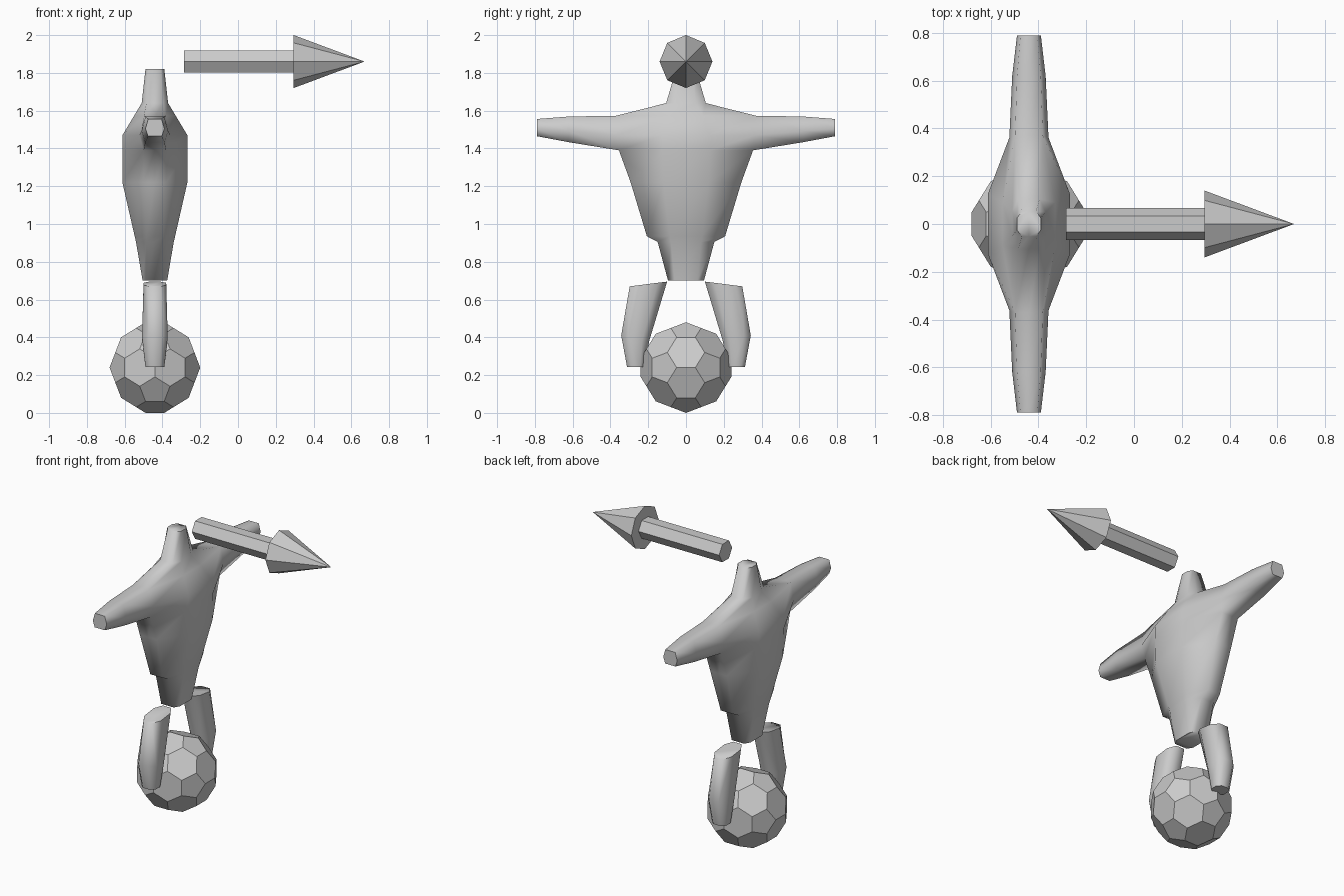
import bpy, bmesh, math
from mathutils import Vector

if "Cube" in bpy.data.objects:
    bpy.data.objects.remove(bpy.data.objects["Cube"])

CX = -0.44  # x centre of figure and ball
grey = bpy.data.materials.new("plain_grey")
grey.diffuse_color = (0.6, 0.6, 0.6, 1)
grey.use_nodes = True
grey.node_tree.nodes["Principled BSDF"].inputs["Base Color"].default_value = grey.diffuse_color


def finish(name, bm, smooth=False):
    bmesh.ops.recalc_face_normals(bm, faces=bm.faces[:])
    me = bpy.data.meshes.new(name)
    bm.to_mesh(me)
    bm.free()
    me.materials.append(grey)
    ob = bpy.data.objects.new(name, me)
    bpy.context.collection.objects.link(ob)
    if smooth:
        bpy.ops.object.select_all(action='DESELECT')
        ob.select_set(True)
        bpy.context.view_layer.objects.active = ob
        bpy.ops.object.shade_smooth_by_angle(angle=math.radians(75))
    return ob


def bridge(bm, a, b, skip=()):
    n = len(a)
    for i in range(n):
        if i not in skip:
            bm.faces.new((a[i], a[(i + 1) % n], b[(i + 1) % n], b[i]))


def loft(bm, rings):
    vs = [[bm.verts.new(p) for p in r] for r in rings]
    for a, b in zip(vs, vs[1:]):
        bridge(bm, a, b)
    bm.faces.new(vs[0])
    bm.faces.new(vs[-1])


# Torso: z, chest half depth, chest half width, side half depth, side half width
sections = [
    (0.70, 0.065, 0.060, 0.045, 0.095),
    (0.905, 0.100, 0.080, 0.045, 0.150),
    (0.935, 0.107, 0.085, 0.045, 0.207),
    (1.22, 0.172, 0.120, 0.060, 0.293),
    (1.39, 0.172, 0.125, 0.060, 0.355),
    (1.47, 0.172, 0.125, 0.082, 0.362),
    (1.573, 0.110, 0.090, 0.058, 0.370),
    (1.64, 0.070, 0.050, 0.045, 0.105),
    (1.82, 0.050, 0.025, 0.030, 0.052),
]
bm = bmesh.new()
rings = []
for z, X, Y1, x, Y in sections:
    half = [(X, Y1), (x, Y), (0, Y), (-x, Y), (-X, Y1)]
    pts = half + [(-px, -py) for px, py in half]
    rings.append([bm.verts.new((CX + px, py, z)) for px, py in pts])
ARM = 4  # the arms grow from the side patch above this section
for k in range(len(rings) - 1):
    bridge(bm, rings[k], rings[k + 1], (1, 2, 6, 7) if k in (ARM, ARM + 1) else ())
bm.faces.new(rings[0])
bm.faces.new(rings[-1])

# Arms: continue the open octagon at each shoulder outwards
for s, first in ((1, 1), (-1, 6)):
    lo, mid, hi = (rings[ARM + j][first:first + 3] for j in range(3))
    prev = [*lo, mid[2], *reversed(hi), mid[0]]
    root = [v.co.copy() for v in prev]
    for y, bottom, top, depth in ((0.62, 1.433, 1.569, 0.070), (0.79, 1.465, 1.556, 0.050)):
        ring = []
        for c in root:
            t = (c.z - 1.39) / (1.573 - 1.39)
            ring.append(bm.verts.new((CX + (c.x - CX) * depth / 0.082, s * y,
                                      bottom + t * (top - bottom))))
        bridge(bm, prev, ring)
        prev = ring
    bm.faces.new(prev)
finish("body", bm, True)

# Legs: inner (y, z), outer (y, z), half depth
leg = [((0.10, 0.695), (0.298, 0.67), 0.060),
       ((0.195, 0.38), (0.343, 0.41), 0.068),
       ((0.22, 0.243), (0.312, 0.243), 0.050)]
octagon = [(1, .5), (.5, 1), (-.5, 1), (-1, .5), (-1, -.5), (-.5, -1), (.5, -1), (1, -.5)]
for s, side in ((1, "back"), (-1, "front")):
    bm = bmesh.new()
    leg_rings = []
    for a, b, d in leg:
        a, b = Vector(a), Vector(b)
        ring = []
        for u, v in octagon:
            p = a.lerp(b, (u + 1) / 2)
            ring.append((CX + v * d, s * p.x, p.y))
        leg_rings.append(ring)
    loft(bm, leg_rings)
    finish("leg_" + side, bm, True)

# Ball: truncated icosahedron from cyclic permutations, hulled and merged into flat panels
phi = (1 + math.sqrt(5)) / 2
scale = 0.24 / (3 * phi)
points = set()
for base in ((1, 0, 3 * phi), (2 + phi, 1, 2 * phi), (2, phi, 2 * phi + 1)):
    for n in range(8):
        p = [c * (-1 if n >> i & 1 else 1) for i, c in enumerate(base)]
        for r in range(3):
            points.add(tuple(round(c, 6) + 0.0 for c in p[r:] + p[:r]))
bm = bmesh.new()
for p in sorted(points):
    bm.verts.new(Vector(p) * scale + Vector((CX, 0, 0.24)))
bmesh.ops.convex_hull(bm, input=bm.verts[:])
bmesh.ops.dissolve_limit(bm, angle_limit=math.radians(5), verts=bm.verts[:], edges=bm.edges[:])
finish("ball", bm)


# Arrow pointing along +x
def ring_x(x, r, n):
    return [(x, r * math.cos(2 * math.pi * i / n), 1.86 + r * math.sin(2 * math.pi * i / n))
            for i in range(n)]


bm = bmesh.new()
loft(bm, [ring_x(-0.285, 0.067, 6), ring_x(0.295, 0.067, 6)])
finish("arrow_shaft", bm)

bm = bmesh.new()
base = [bm.verts.new(p) for p in ring_x(0.295, 0.14, 8)]
tip = bm.verts.new((0.67, 0, 1.86))
bm.faces.new(base)
for i in range(8):
    bm.faces.new((base[i], base[(i + 1) % 8], tip))
finish("arrow_head", bm)
